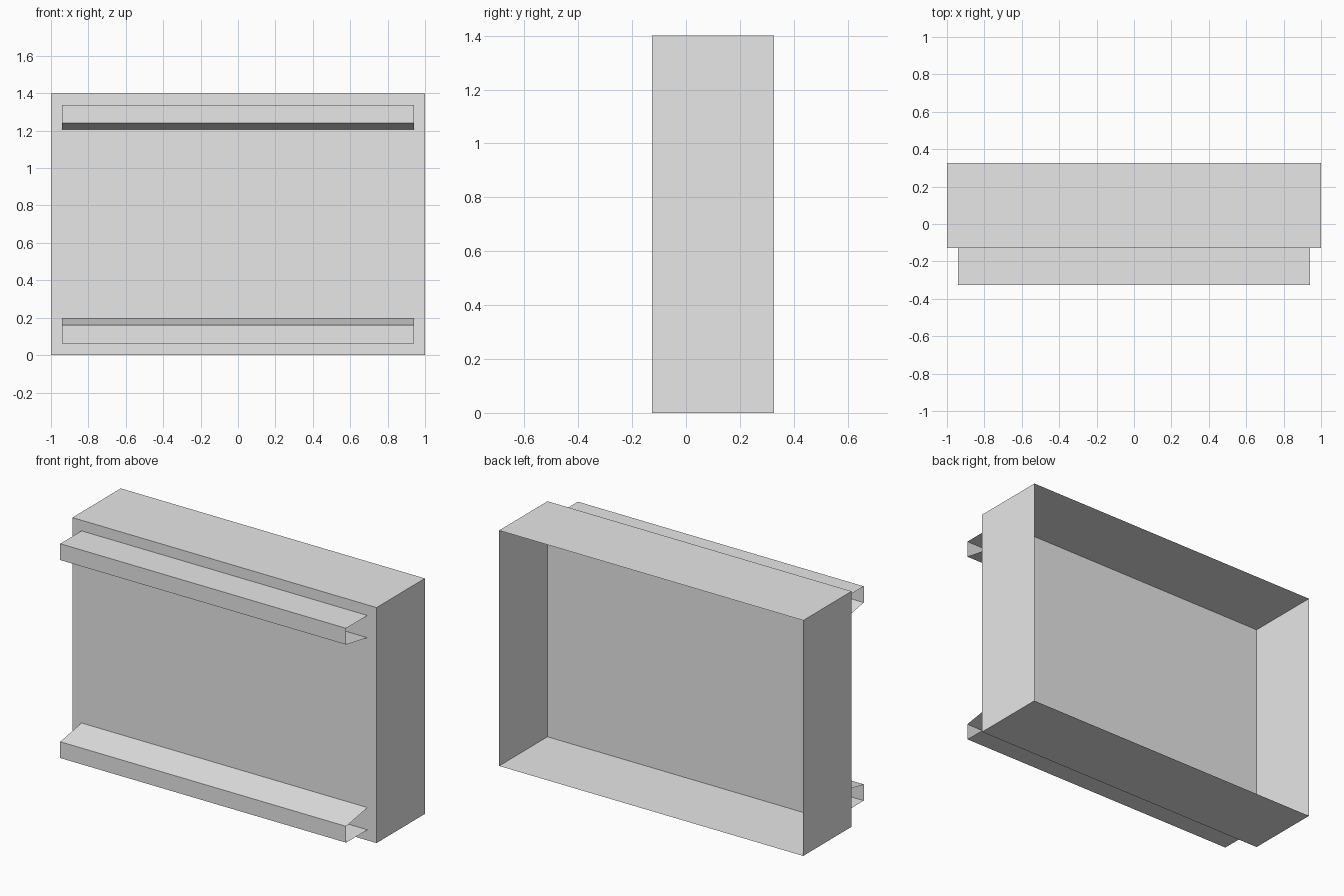
import bpy
import bmesh

old = bpy.data.objects.get("Cube")
if old:
    bpy.data.objects.remove(old, do_unlink=True)

# Single plain grey for every part
grey = bpy.data.materials.new("light_grey")
grey.use_nodes = True
colour = (0.8, 0.8, 0.8, 1)
grey.diffuse_color = colour
grey.node_tree.nodes["Principled BSDF"].inputs["Base Color"].default_value = colour

HEIGHT, FRONT, BACK = 1.4, -0.127, 0.327


def add_object(name, bm):
    mesh = bpy.data.meshes.new(name)
    bm.to_mesh(mesh)
    bm.free()
    mesh.materials.append(grey)
    obj = bpy.data.objects.new(name, mesh)
    bpy.context.collection.objects.link(obj)
    return obj


# Thin-walled tray: a box with its back left open
bm = bmesh.new()
bmesh.ops.create_cube(bm, size=1)
bmesh.ops.scale(bm, vec=(2, BACK - FRONT, HEIGHT), verts=bm.verts)
bmesh.ops.translate(bm, vec=(0, (FRONT + BACK) / 2, HEIGHT / 2), verts=bm.verts)
bm.normal_update()
open_side = [f for f in bm.faces if f.normal.y > 0.9]
bmesh.ops.delete(bm, geom=open_side, context='FACES_ONLY')
add_object("tray", bm)


# Thin channel rail: an open profile swept across the width, ends left open
def add_rail(name, upper):
    profile = [(FRONT, 0.063), (-0.327, 0.063), (-0.327, 0.16), (FRONT, 0.195)]
    if upper:
        profile = [(y, HEIGHT - z) for y, z in reversed(profile)]
    bm = bmesh.new()
    rows = [[bm.verts.new((x, y, z)) for y, z in profile] for x in (-0.94, 0.94)]
    for i in range(len(profile) - 1):
        bm.faces.new((rows[0][i], rows[1][i], rows[1][i + 1], rows[0][i + 1]))
    add_object(name, bm)


add_rail("lower_rail", False)
add_rail("upper_rail", True)
